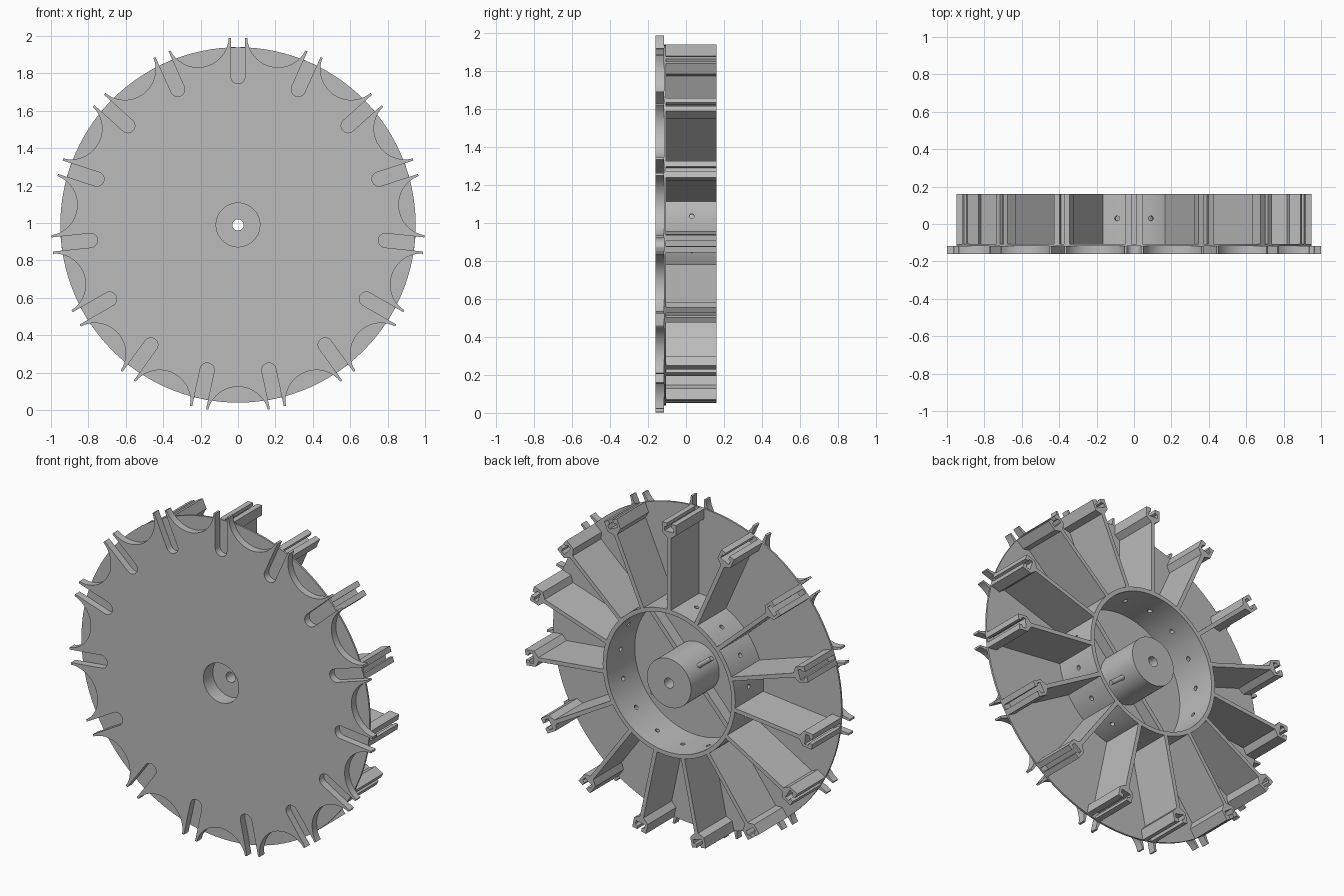
import bpy, bmesh
from math import sin, cos, pi, radians, sqrt, atan2
from mathutils import Matrix, Vector

cube = bpy.data.objects.get("Cube")
if cube:
    bpy.data.objects.remove(cube, do_unlink=True)

N = 15                      # slots and fins around the wheel
PITCH = 2 * pi / N
CZ = 0.99                   # height of the axle
PLATE_Y, DISC_Y, FIN_Y, BACK_Y = -0.16, -0.117, -0.106, 0.16

grey = bpy.data.materials.new("plain grey")
grey.use_nodes = True
grey.diffuse_color = (0.5, 0.5, 0.5, 1)
grey.node_tree.nodes["Principled BSDF"].inputs["Base Color"].default_value = (0.5, 0.5, 0.5, 1)


def turn(p, a):
    """Rotate a (across, outward) point so outward points along angle a."""
    u, r = p
    return (u * sin(a) + r * cos(a), r * sin(a) - u * cos(a))


def arc(cx, cy, r, a0, a1, n):
    return [(cx + r * cos(a0 + (a1 - a0) * i / n), cy + r * sin(a0 + (a1 - a0) * i / n))
            for i in range(n + 1)]


def circle(r, n=72):
    return arc(0, 0, r, 0, 2 * pi, n)[:-1]


def prism(bm, pts, y0, y1):
    """Extrude an outline in the x-z plane from y0 to y1."""
    a = [bm.verts.new((x, y0, z + CZ)) for x, z in pts]
    b = [bm.verts.new((x, y1, z + CZ)) for x, z in pts]
    bm.faces.new(a)
    bm.faces.new(b[::-1])
    for i in range(len(pts)):
        j = (i + 1) % len(pts)
        bm.faces.new((a[i], b[i], b[j], a[j]))


def finish(name, bm):
    bmesh.ops.recalc_face_normals(bm, faces=bm.faces)
    me = bpy.data.meshes.new(name)
    bm.to_mesh(me)
    bm.free()
    ob = bpy.data.objects.new(name, me)
    bpy.context.collection.objects.link(ob)
    me.materials.append(grey)
    return ob


def solid(name, pts, y0, y1):
    bm = bmesh.new()
    prism(bm, pts, y0, y1)
    return finish(name, bm)


def activate(ob):
    bpy.ops.object.select_all(action='DESELECT')
    ob.select_set(True)
    bpy.context.view_layer.objects.active = ob


def cut(ob, cutter):
    m = ob.modifiers.new("cut", 'BOOLEAN')
    m.operation, m.solver, m.object = 'DIFFERENCE', 'EXACT', cutter
    activate(ob)
    bpy.ops.object.modifier_apply(modifier=m.name)


def rods(name, angles, radius, r0, r1, y, sides=16):
    """Radial round rods between radii r0 and r1."""
    bm = bmesh.new()
    for a in angles:
        d = Vector((cos(a), 0, sin(a)))
        mat = Matrix.Translation(Vector((0, y, CZ)) + d * (r0 + r1) / 2) \
            @ d.to_track_quat('Z', 'Y').to_matrix().to_4x4()
        bmesh.ops.create_cone(bm, cap_ends=True, segments=sides, radius1=radius,
                              radius2=radius, depth=r1 - r0, matrix=mat)
    return finish(name, bm)


slots = [pi / 2 + k * PITCH for k in range(N)]
gaps = [a + PITCH / 2 for a in slots]

# Front plate: round-bottomed slots with scallops between them
tip, half_slot = 0.05, 0.038
tip_r = sqrt(1 - tip ** 2)
slot_shape = [(tip, tip_r), (half_slot, tip_r)]
slot_shape += arc(0, 0.793, half_slot, 0, -pi, 12)
slot_shape += [(-half_slot, tip_r), (-tip, tip_r)]
scallop_c, scallop_r = 1.03, 0.165
tip_angle = PITCH / 2 - atan2(tip, tip_r)
end = atan2(cos(tip_angle) - scallop_c, sin(tip_angle))
scallop = arc(0, scallop_c, scallop_r, end, -pi - end, 20)[1:-1]
outline = []
for a, g in zip(slots, gaps):
    outline += [turn(p, a) for p in slot_shape] + [turn(p, g) for p in scallop]
front_plate = solid("front_plate", outline, PLATE_Y, DISC_Y)

# Backing disc and hub boss
backing_disc = solid("backing_disc", circle(0.95, 120), DISC_Y, FIN_Y)
hub_boss = solid("hub_boss", circle(0.145), FIN_Y, BACK_Y)

# Stepped axle hole
counterbore = solid("counterbore_cutter", circle(0.117), -0.3, -0.07)
bore = solid("bore_cutter", circle(0.03, 32), -0.4, 0.4)
for part in (front_plate, backing_disc, hub_boss):
    cut(part, counterbore)
cut(hub_boss, bore)

# Hub ring with a small radial hole between each pair of fins
hub_ring = solid("hub_ring", circle(0.437, 120), FIN_Y, BACK_Y)
ring_bore = solid("ring_cutter", circle(0.412, 120), -0.3, 0.3)
cut(hub_ring, ring_bore)
ring_holes = rods("ring_hole_cutter", gaps, 0.013, 0.38, 0.47, 0.03)
cut(hub_ring, ring_holes)

for helper in (counterbore, bore, ring_bore, ring_holes):
    bpy.data.objects.remove(helper, do_unlink=True)

# Radial fins, each ending in a T-slot rail
half = [(0.012, 0.43), (0.012, 0.865), (0.046, 0.89), (0.046, 0.95), (0.014, 0.95),
        (0.014, 0.93), (0.03, 0.925), (0.03, 0.902)]
profile = half + [(-u, r) for u, r in reversed(half)]
bm = bmesh.new()
for a in slots:
    prism(bm, [turn(p, a) for p in profile], FIN_Y, BACK_Y)
finish("radial_fins", bm)

# Cross web inside the ring, and two pins in the boss
bm = bmesh.new()
for a in (radians(48), radians(228)):
    web = [(-0.014, 0.14), (0.014, 0.14), (0.014, 0.42), (-0.014, 0.42)]
    prism(bm, [turn(p, a) for p in web], FIN_Y, -0.04)
finish("cross_web", bm)
boss_pins = rods("boss_pins", (radians(-38), radians(142)), 0.014, 0.13, 0.25, 0.04)

# Smooth the round parts while keeping crisp edges
for part in (front_plate, backing_disc, hub_boss, hub_ring, boss_pins):
    activate(part)
    bpy.ops.object.shade_smooth_by_angle(angle=radians(30))
